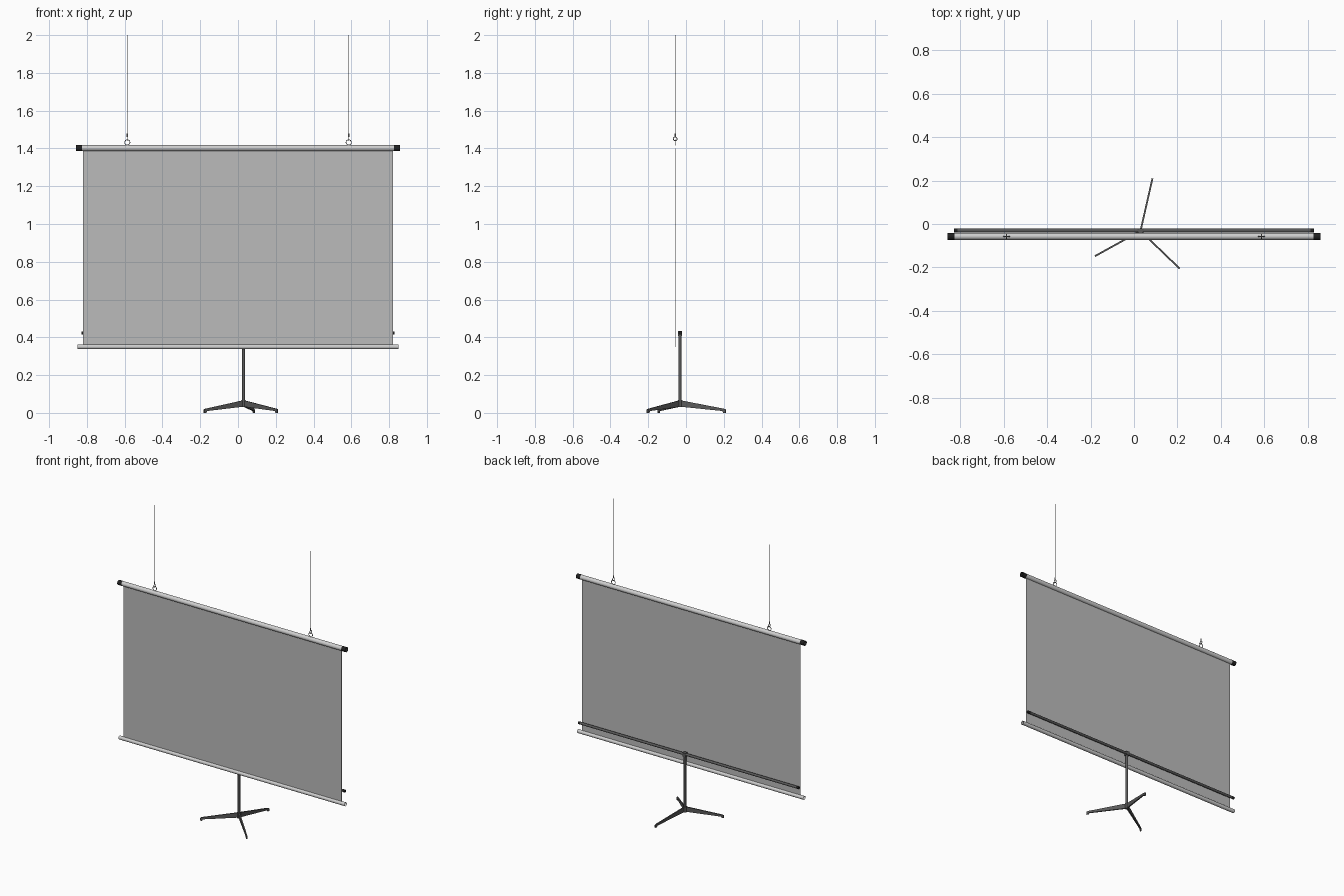
import bpy, bmesh, math
from mathutils import Vector

if "Cube" in bpy.data.objects:
    bpy.data.objects.remove(bpy.data.objects["Cube"])


def material(name, v):
    m = bpy.data.materials.new(name)
    m.diffuse_color = (v, v, v, 1)
    m.use_nodes = True
    m.node_tree.nodes["Principled BSDF"].inputs["Base Color"].default_value = m.diffuse_color
    return m


FABRIC = material("screen grey", 0.50)
ALU = material("aluminium", 0.62)
BLACK = material("black plastic", 0.015)
DARK = material("dark metal", 0.10)
STEEL = material("steel", 0.35)


def finish(bm, name, mat, smooth=True):
    bmesh.ops.recalc_face_normals(bm, faces=bm.faces)
    me = bpy.data.meshes.new(name)
    bm.to_mesh(me)
    bm.free()
    me.materials.append(mat)
    ob = bpy.data.objects.new(name, me)
    bpy.context.collection.objects.link(ob)
    if smooth:
        bpy.context.view_layer.objects.active = ob
        ob.select_set(True)
        bpy.ops.object.shade_smooth_by_angle(angle=math.radians(40))
        ob.select_set(False)
    return ob


def rod(name, a, b, r, mat, caps=True, sides=24):
    """Cylinder between two points, optionally open ended."""
    a, b = Vector(a), Vector(b)
    bm = bmesh.new()
    bmesh.ops.create_cone(bm, cap_ends=caps, segments=sides, radius1=r, radius2=r, depth=(b - a).length)
    q = (b - a).to_track_quat('Z', 'Y')
    bmesh.ops.transform(bm, matrix=q.to_matrix().to_4x4(), verts=bm.verts)
    bmesh.ops.translate(bm, vec=(a + b) / 2, verts=bm.verts)
    return finish(bm, name, mat)


def box(name, lo, hi, mat):
    bm = bmesh.new()
    bmesh.ops.create_cube(bm, size=1)
    for v in bm.verts:
        v.co = [(l + h) / 2 + c * (h - l) for l, h, c in zip(lo, hi, v.co)]
    return finish(bm, name, mat, False)


def ring(name, loc, r, minor, rot, mat):
    bpy.ops.mesh.primitive_torus_add(location=loc, rotation=rot, major_radius=r, minor_radius=minor,
                                     major_segments=24, minor_segments=8)
    ob = bpy.context.object
    ob.name = name
    ob.data.materials.append(mat)
    bpy.ops.object.shade_smooth_by_angle(angle=math.radians(60))


SY = -0.057   # depth of the screen plane

# Screen fabric
box("screen_fabric", (-0.82, SY - 0.001, 0.35), (0.82, SY + 0.001, 1.40), FABRIC)

# Hollow top and bottom tubes
rod("top_tube", (-0.828, SY, 1.402), (0.828, SY, 1.402), 0.0155, ALU, False)
rod("bottom_tube", (-0.85, SY, 0.35), (0.85, SY, 0.35), 0.0125, ALU, False)

# Storage bar behind the screen, with end caps
rod("rear_bar", (-0.815, -0.03, 0.423), (0.815, -0.03, 0.423), 0.0085, DARK)

for s, side in ((-1, "left"), (1, "right")):
    # Tube end caps
    rod(side + "_top_cap", (s * 0.826, SY, 1.402), (s * 0.857, SY, 1.402), 0.016, BLACK, False)
    rod(side + "_bar_cap", (s * 0.812, -0.03, 0.423), (s * 0.828, -0.03, 0.423), 0.009, BLACK)
    # Eyelet, hook and hanging wire
    x = s * 0.586
    ring(side + "_eyelet", (x, SY, 1.432), 0.014, 0.002, (math.pi / 2, 0, 0), STEEL)
    ring(side + "_hook_ring", (x, SY, 1.451), 0.010, 0.002, (0, math.pi / 2, 0), STEEL)
    rod(side + "_hook_shank", (x, SY, 1.460), (x, SY, 1.478), 0.003, STEEL, sides=12)
    rod(side + "_wire", (x, SY, 1.47), (x, SY, 2.0), 0.0012, STEEL, sides=8)

# Stand post and hub
HUB = Vector((0.03, -0.032, 0))
rod("stand_post", HUB + Vector((0, 0, 0.04)), HUB + Vector((0, 0, 0.42)), 0.008, DARK)
rod("stand_hub", HUB + Vector((0, 0, 0.03)), HUB + Vector((0, 0, 0.068)), 0.011, DARK)
box("bar_bracket", (0.018, -0.043, 0.408), (0.042, -0.02, 0.434), DARK)

# Three tapered legs, each an extruded side profile with a foot
PROFILE = [(0, 0.033), (0, 0.067), (0.96, 0.022), (1, 0.018), (1, 0.0), (0.95, 0.0), (0.93, 0.010)]
for i, tip in enumerate([(0.085, 0.21), (-0.18, -0.148), (0.21, -0.205)]):
    d = Vector((tip[0], tip[1], 0)) - HUB
    side = Vector((-d.y, d.x, 0)).normalized() * 0.004
    bm = bmesh.new()
    f = bm.faces.new([bm.verts.new(HUB + d * t + Vector((0, 0, z)) - side) for t, z in PROFILE])
    ext = bmesh.ops.extrude_face_region(bm, geom=[f])
    bmesh.ops.translate(bm, vec=side * 2, verts=[g for g in ext["geom"] if isinstance(g, bmesh.types.BMVert)])
    finish(bm, "leg_%d" % (i + 1), DARK, False)
